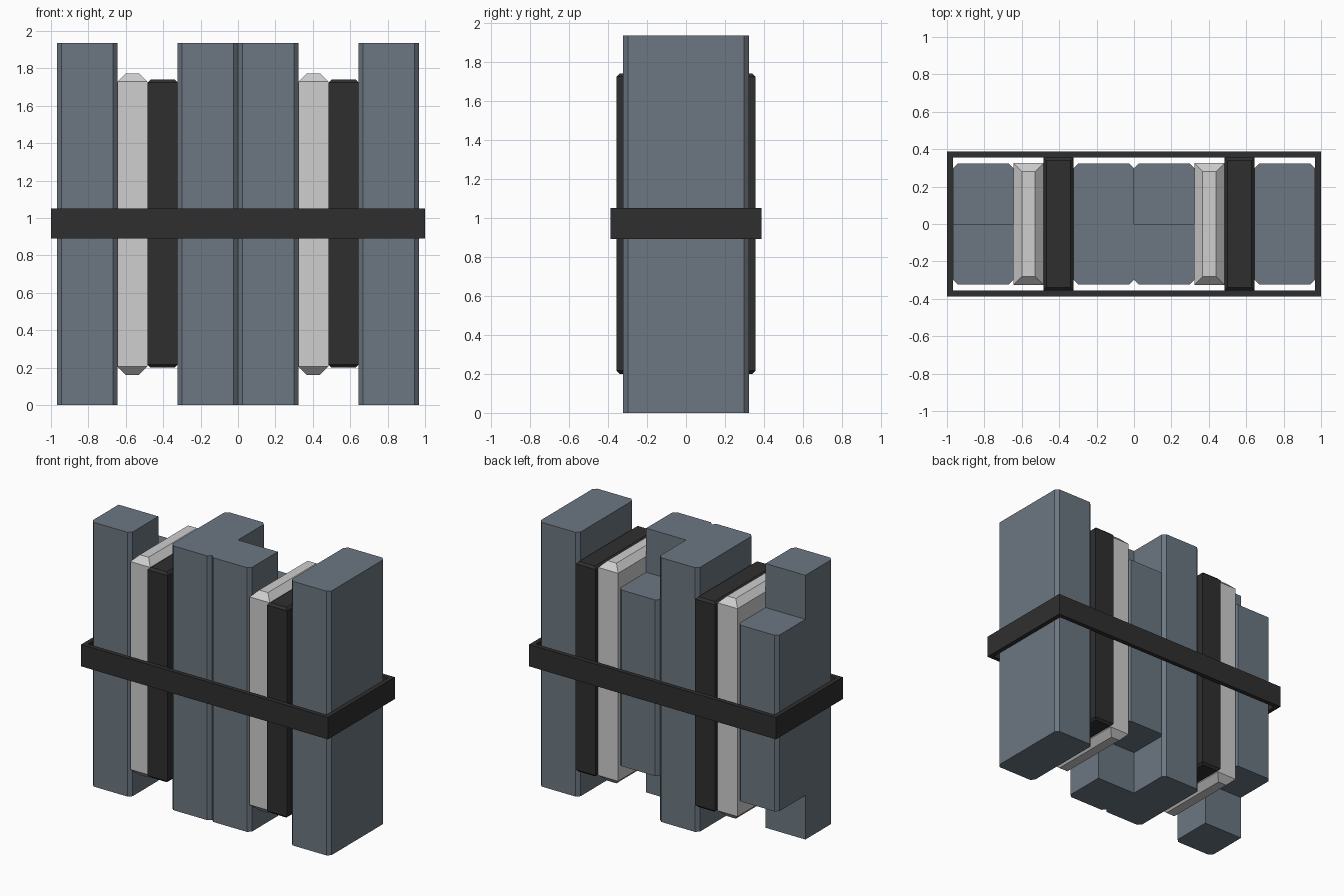
import bpy, bmesh

if "Cube" in bpy.data.objects:
    bpy.data.objects.remove(bpy.data.objects["Cube"])

U = 1.935 / 12          # grid unit of the whole design
H = 12 * U              # full column height
D = 2 * U               # half depth of the columns
C = 0.024               # column corner chamfer


def material(name, rgb):
    m = bpy.data.materials.new(name)
    m.diffuse_color = (*rgb, 1)
    m.use_nodes = True
    m.node_tree.nodes["Principled BSDF"].inputs["Base Color"].default_value = m.diffuse_color
    return m


STEEL = material("slate blue", (0.15, 0.185, 0.222))
LIGHT = material("light grey", (0.62, 0.62, 0.62))
DARK = material("charcoal", (0.028, 0.028, 0.028))


def loft(name, rings, mat, close=False):
    """Skin a stack of rings; cap the ends, or join last to first."""
    bm = bmesh.new()
    rs = [[bm.verts.new(p) for p in r] for r in rings]
    pairs = list(zip(rs, rs[1:])) + ([(rs[-1], rs[0])] if close else [])
    for a, b in pairs:
        n = len(a)
        for i in range(n):
            bm.faces.new((a[i], a[(i + 1) % n], b[(i + 1) % n], b[i]))
    if not close:
        bm.faces.new(rs[0])
        bm.faces.new(rs[-1])
    bmesh.ops.recalc_face_normals(bm, faces=bm.faces[:])
    me = bpy.data.meshes.new(name)
    bm.to_mesh(me)
    bm.free()
    me.materials.append(mat)
    ob = bpy.data.objects.new(name, me)
    bpy.context.collection.objects.link(ob)
    return ob


def rect(cx, hx, hy, z):
    return [(cx - hx, -hy, z), (cx + hx, -hy, z), (cx + hx, hy, z), (cx - hx, hy, z)]


def column(name, cx, y0, y1, z0, z1):
    """Upright block, chamfered only on the outer front and back corners."""
    a, b = cx - U, cx + U
    prof = []
    if y0 < -0.1:
        prof += [(a, y0 + C), (a + C, y0), (b - C, y0), (b, y0 + C)]
    else:
        prof += [(a, y0), (b, y0)]
    if y1 > 0.1:
        prof += [(b, y1 - C), (b - C, y1), (a + C, y1), (a, y1 - C)]
    else:
        prof += [(b, y1), (a, y1)]
    loft(name, [[(x, y, z) for x, y in prof] for z in (z0, z1)], STEEL)


def plate(name, cx, hx, hy, z0, z1, c, mat):
    """Slab with sloped top and bottom ends."""
    loft(name, [rect(cx, hx - c, hy - c, z0), rect(cx, hx, hy, z0 + c),
                rect(cx, hx, hy, z1 - c), rect(cx, hx - c, hy - c, z1)], mat)


# Columns, light plates and dark plates: the same half repeated twice
for side, off in (("left", -6 * U), ("right", 0)):
    # stepped column: tall in front, short behind
    column(f"{side}_tall_front_column", off + U, -D, 0, 0, H)
    column(f"{side}_short_back_column", off + U, 0, D, 2 * U, 10 * U)
    plate(f"{side}_light_plate", off + 2.5 * U, U / 2, 0.325, U, 11 * U, 0.045, LIGHT)
    plate(f"{side}_dark_plate", off + 3.5 * U, U / 2, 0.355, 0.2, 1.74, 0.016, DARK)
    # full depth column
    column(f"{side}_full_column", off + 5 * U, -D, D, 0, H)

# Strap around the middle
hx, hy, t = 1.0, 0.387, 0.032
z0, z1 = 0.89, 1.05
loft("strap", [rect(0, hx, hy, z0), rect(0, hx, hy, z1),
               rect(0, hx - t, hy - t, z1), rect(0, hx - t, hy - t, z0)], DARK, close=True)
